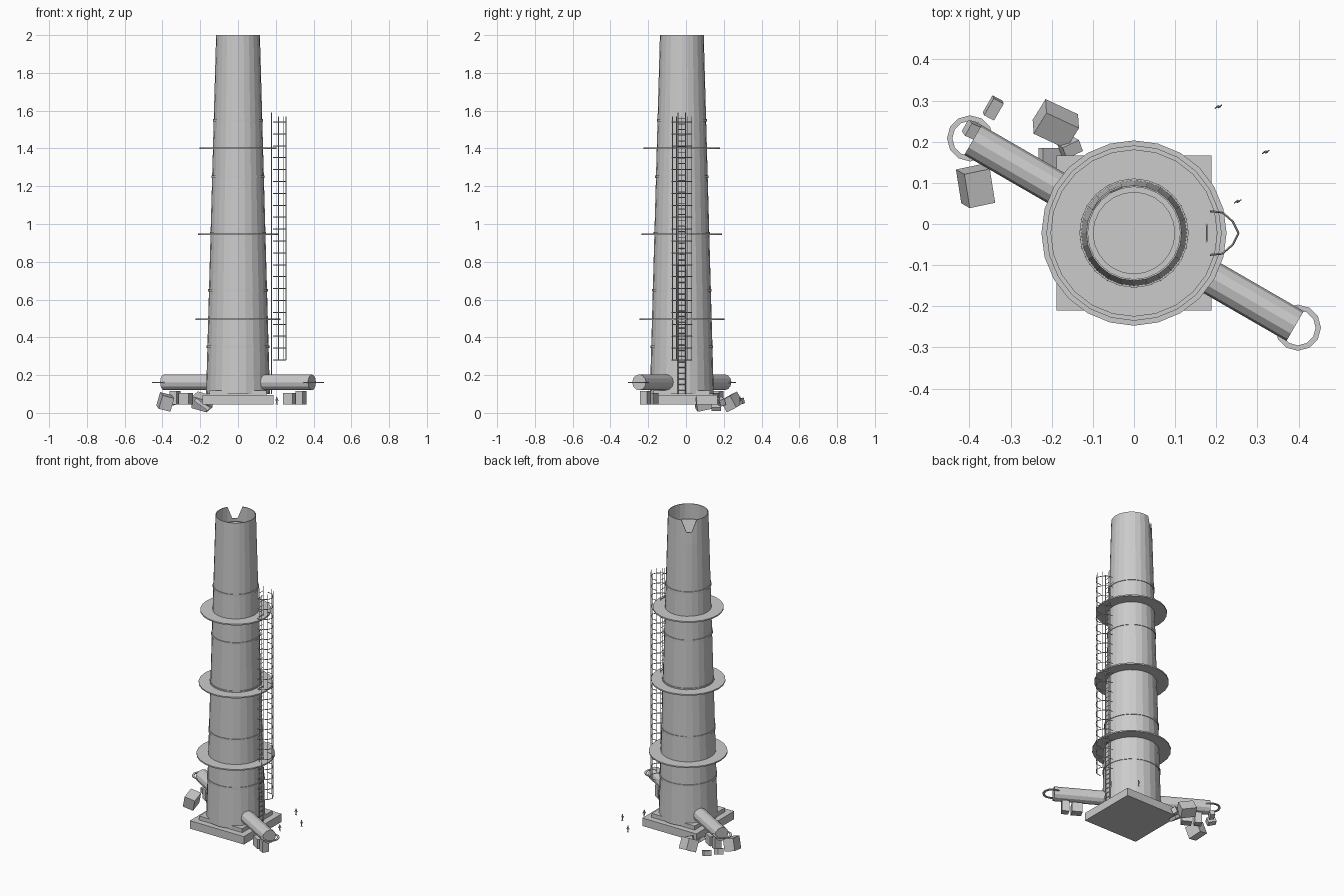
import bpy, bmesh, math
from mathutils import Vector, Matrix

if "Cube" in bpy.data.objects:
    bpy.data.objects.remove(bpy.data.objects["Cube"], do_unlink=True)

grey = bpy.data.materials.new("concrete_grey")
grey.use_nodes = True
grey.diffuse_color = (0.6, 0.6, 0.6, 1)
grey.node_tree.nodes["Principled BSDF"].inputs["Base Color"].default_value = (0.6, 0.6, 0.6, 1)

CY = -0.022                      # tower axis in y
AXIS = Vector((0, CY, 0))
TILT = math.radians(-30)         # heading of the side ducts


def finish(name, bm):
    mesh = bpy.data.meshes.new(name)
    bmesh.ops.recalc_face_normals(bm, faces=bm.faces[:])
    bm.to_mesh(mesh)
    bm.free()
    mesh.materials.append(grey)
    obj = bpy.data.objects.new(name, mesh)
    bpy.context.collection.objects.link(obj)
    return obj


def lathe(name, profile, centre, sides=24, closed=True):
    """Turn a list of (radius, z) points about a vertical axis."""
    bm = bmesh.new()
    rows = []
    for r, z in profile:
        rows.append([bm.verts.new((centre[0] + r * math.cos(math.tau * i / sides),
                                   centre[1] + r * math.sin(math.tau * i / sides), z))
                     for i in range(sides)])
    pairs = list(zip(rows, rows[1:]))
    if closed:
        pairs.append((rows[-1], rows[0]))
    for a, b in pairs:
        for i in range(sides):
            j = (i + 1) % sides
            bm.faces.new((a[i], a[j], b[j], b[i]))
    return finish(name, bm)


def washer(name, inner, outer, z, height, centre=AXIS, sides=24):
    h = height / 2
    return lathe(name, [(inner, z - h), (outer, z - h), (outer, z + h), (inner, z + h)],
                 centre, sides)


def box(name, centre, size, rot=(0, 0, 0)):
    bm = bmesh.new()
    bmesh.ops.create_cube(bm, size=1)
    bm.transform(Matrix.Diagonal((*size, 1)))
    obj = finish(name, bm)
    obj.location = centre
    obj.rotation_euler = [math.radians(a) for a in rot]
    return obj


def rod(bm, a, b, radius, sides=4):
    """Add a straight bar between two points."""
    a, b = Vector(a), Vector(b)
    d = b - a
    m = Matrix.Translation((a + b) / 2) @ d.to_track_quat('Z', 'Y').to_matrix().to_4x4()
    bmesh.ops.create_cone(bm, cap_ends=True, segments=sides, radius1=radius,
                          radius2=radius, depth=d.length, matrix=m)


def tower_radius(z):
    return 0.169 - 0.053 * (z - 0.1) / 1.9


# Plinth
box("base_slab", (0, CY, 0.069), (0.376, 0.376, 0.05))
box("base_step", (0, CY, 0.106), (0.3, 0.3, 0.026))

# Tapered shell with a broken notch in the rim
levels = [0.1, 0.35, 0.65, 0.95, 1.25, 1.55, 1.85, 2.0]
tower = lathe("tower_shell", [(tower_radius(z), z) for z in levels], AXIS, closed=False)
for v in tower.data.vertices:
    angle = math.degrees(math.atan2(v.co.y - CY, v.co.x))
    if v.co.z > 1.99 and abs(angle - 130) < 15:
        v.co.z -= 0.075
wall = tower.modifiers.new("wall", 'SOLIDIFY')
wall.thickness = 0.004
wall.offset = -1

# Flue floor inside the mouth
bm = bmesh.new()
rod(bm, (0, CY, 1.89), (0, CY, 1.9), 0.114, 24)
rod(bm, (0, CY, 1.9), (0, CY, 1.91), 0.1, 24)
finish("flue_floor", bm)

# Joint bands and walkways
for z in levels[1:6]:
    washer("joint_band", tower_radius(z) - 0.004, tower_radius(z) + 0.004, z, 0.014)
for z, r in ((0.495, 0.225), (0.945, 0.213), (1.4, 0.203)):
    washer("walkway", tower_radius(z) - 0.004, r, z, 0.008)

# Ladder
bm = bmesh.new()
for side in (-1, 1):
    rod(bm, (0.177, CY + side * 0.02, 0.1), (0.177, CY + side * 0.02, 1.59), 0.003)
for i in range(49):
    z = 0.12 + i * 0.03
    rod(bm, (0.177, CY - 0.02, z), (0.177, CY + 0.02, z), 0.002)
finish("ladder", bm)

# Safety cage around the ladder
half = [(0.185, 0.053), (0.215, 0.05), (0.24, 0.028), (0.254, 0)]
hoop = [(x, CY + y) for x, y in half] + [(x, CY - y) for x, y in half[-2::-1]]
bm = bmesh.new()
for i in range(21):
    z = 0.28 + i * 0.063
    for a, b in zip(hoop, hoop[1:]):
        rod(bm, (*a, z), (*b, z), 0.0025)
for x, y in hoop[1:-1]:
    rod(bm, (x, y, 0.28), (x, y, 1.57), 0.002)
finish("ladder_cage", bm)

# Side ducts with end hoops and supports
for side, word in ((1, "left"), (-1, "right")):
    along = Vector((math.cos(TILT), math.sin(TILT), 0)) * side

    def at(distance, z):
        return AXIS + along * distance + Vector((0, 0, z))

    bm = bmesh.new()
    rod(bm, at(0.12, 0.162), at(0.452, 0.162), 0.042, 12)
    finish(word + "_duct", bm)
    washer(word + "_duct_hoop", 0.043, 0.056, 0.162, 0.005, at(0.46, 0), 12)
    box(word + "_inner_support", at(0.318, 0.075), (0.06, 0.05, 0.06), (0, 0, -30))
    box(word + "_outer_support", at(0.385, 0.08), (0.042, 0.042, 0.07), (0, 0, -30))

# Fallen blocks
for centre, size, rot in (
        ((-0.19, 0.243, 0.058), (0.09, 0.065, 0.07), (25, 15, -25)),
        ((-0.385, 0.092, 0.058), (0.065, 0.085, 0.075), (12, 14, 12)),
        ((-0.342, 0.282, 0.06), (0.028, 0.048, 0.03), (10, 12, -28)),
        ((-0.155, 0.185, 0.06), (0.045, 0.03, 0.035), (20, 15, 25)),
        ((-0.385, 0.225, 0.06), (0.05, 0.035, 0.035), (10, 20, -25)),
        ((-0.19, 0.16, 0.045), (0.09, 0.05, 0.02), (0, 35, 0))):
    box("fallen_block", centre, size, rot)

# Tiny figures for scale
for x, y in ((0.205, 0.285), (0.32, 0.175), (0.252, 0.055)):
    bm = bmesh.new()
    for s in (-1, 1):
        rod(bm, (x + s * 0.004, y, 0.044), (x + s * 0.001, y, 0.063), 0.002)
        rod(bm, (x + s * 0.008, y + s * 0.004, 0.064), (x + s * 0.003, y, 0.077), 0.0015)
    rod(bm, (x, y, 0.061), (x, y, 0.079), 0.004, 6)
    bmesh.ops.create_icosphere(bm, subdivisions=1, radius=0.004,
                               matrix=Matrix.Translation((x, y, 0.083)))
    finish("figure", bm)
